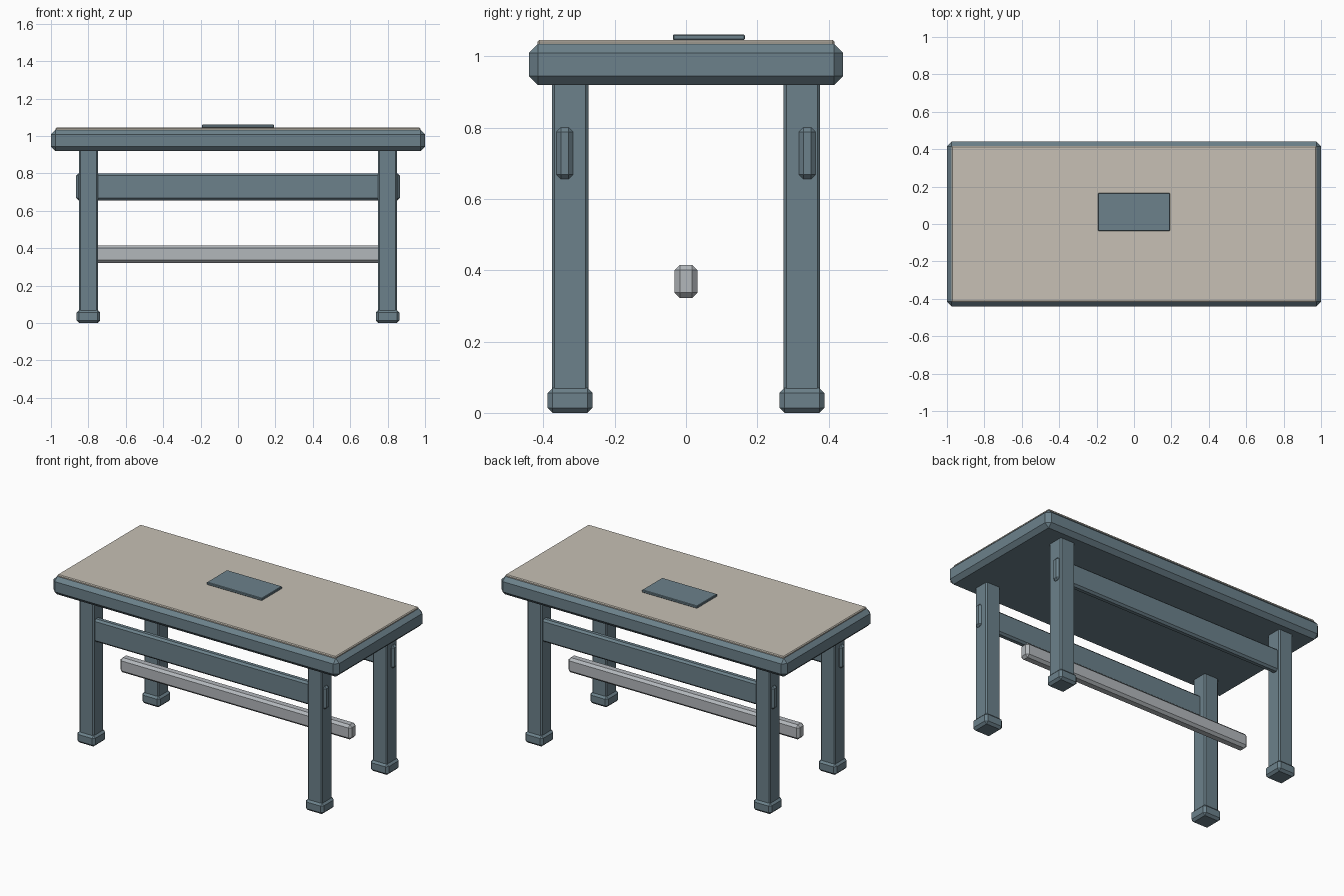
import bpy, bmesh
from mathutils import Vector

if "Cube" in bpy.data.objects:
    bpy.data.objects.remove(bpy.data.objects["Cube"])


def material(name, rgb):
    m = bpy.data.materials.new(name)
    m.diffuse_color = (*rgb, 1)
    m.use_nodes = True
    m.node_tree.nodes["Principled BSDF"].inputs["Base Color"].default_value = m.diffuse_color
    return m


BLUE = material("slate blue paint", (0.15, 0.22, 0.258))
BEIGE = material("beige mat", (0.57, 0.53, 0.46))
GREY = material("pale grey metal", (0.45, 0.475, 0.50))


def box(name, lo, hi, bevel, mat):
    """Chamfered box between two corners."""
    lo, hi = Vector(lo), Vector(hi)
    size, mid = hi - lo, (hi + lo) / 2
    bm = bmesh.new()
    bmesh.ops.create_cube(bm, size=1)
    for v in bm.verts:
        v.co = Vector(a * b for a, b in zip(v.co, size)) + mid
    bmesh.ops.bevel(bm, geom=bm.edges[:], offset=bevel, segments=1,
                    affect='EDGES', profile=0.5)
    me = bpy.data.meshes.new(name)
    bm.to_mesh(me)
    bm.free()
    me.materials.append(mat)
    ob = bpy.data.objects.new(name, me)
    bpy.context.collection.objects.link(ob)
    return ob


# Table top, work mat and the small plate lying on it
box("table_top", (-1, -0.44, 0.919), (1, 0.44, 1.034), 0.025, BLUE)
box("work_mat", (-0.975, -0.416, 1.023), (0.975, 0.416, 1.045), 0.005, BEIGE)
box("top_plate", (-0.193, -0.037, 1.045), (0.193, 0.165, 1.061), 0.003, BLUE)

# Legs with feet
for sx, xs in ((-1, "left"), (1, "right")):
    for sy, ys in ((-1, "front"), (1, "back")):
        x, y = sx * 0.8, sy * 0.325
        box(f"{ys}_{xs}_leg", (x - 0.051, y - 0.051, 0.04),
            (x + 0.051, y + 0.051, 0.935), 0.008, BLUE)
        box(f"{ys}_{xs}_foot", (x - 0.063, y - 0.063, 0),
            (x + 0.063, y + 0.063, 0.07), 0.014, BLUE)

# Long side rails with ends poking through the legs
for sy, ys in ((-1, "front"), (1, "back")):
    y = sy * 0.34
    box(f"{ys}_rail", (-0.865, y - 0.023, 0.656),
        (0.865, y + 0.023, 0.8), 0.012, BLUE)

# Central lower bar
box("lower_bar", (-0.81, -0.0325, 0.322), (0.81, 0.0325, 0.415), 0.015, GREY)
